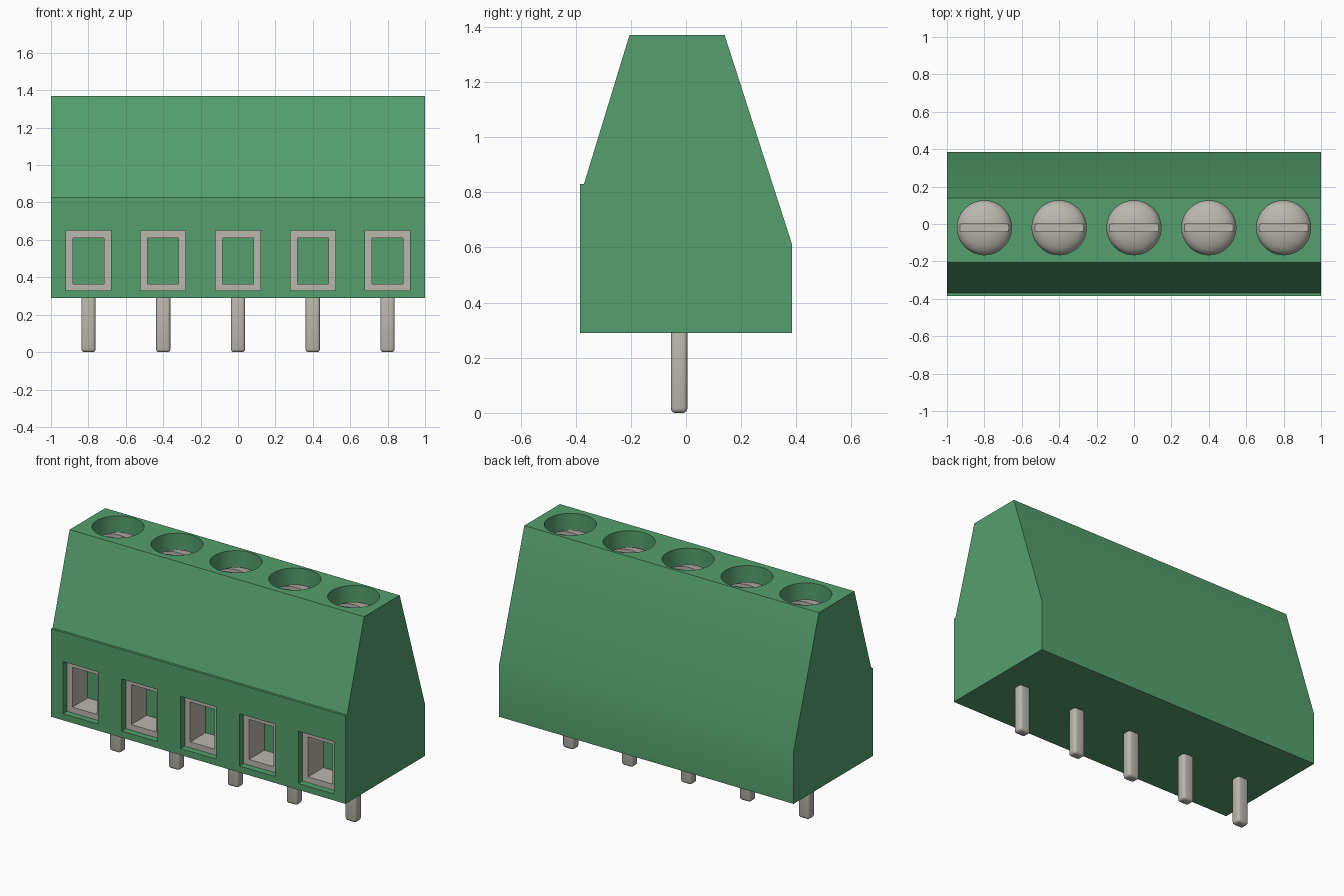
import bpy, bmesh, math
from mathutils import Matrix, Vector

cube = bpy.data.objects.get("Cube")
if cube:
    bpy.data.objects.remove(cube, do_unlink=True)


def material(name, color):
    m = bpy.data.materials.new(name)
    m.use_nodes = True
    m.diffuse_color = color
    m.node_tree.nodes["Principled BSDF"].inputs["Base Color"].default_value = color
    return m


green = material("green plastic", (0.09, 0.35, 0.155, 1))
metal = material("pale metal", (0.49, 0.475, 0.415, 1))


def finish(name, bm, mat):
    bmesh.ops.recalc_face_normals(bm, faces=bm.faces)
    me = bpy.data.meshes.new(name)
    bm.to_mesh(me)
    bm.free()
    me.materials.append(mat)
    ob = bpy.data.objects.new(name, me)
    bpy.context.collection.objects.link(ob)
    return ob


def add_box(bm, x, y, z):
    """Box from (min, max) pairs."""
    size = [b - a for a, b in (x, y, z)]
    mid = Vector([(a + b) / 2 for a, b in (x, y, z)])
    return bmesh.ops.create_cube(
        bm, size=1, matrix=Matrix.Translation(mid) @ Matrix.Diagonal((*size, 1)))["verts"]


def activate(ob):
    bpy.ops.object.select_all(action='DESELECT')
    ob.select_set(True)
    bpy.context.view_layer.objects.active = ob


def cut(ob, bm):
    """Subtract the cutter mesh from the object."""
    cutter = finish("cutter", bm, ob.data.materials[0])
    cutter.hide_render = True
    mod = ob.modifiers.new("cut", 'BOOLEAN')
    mod.operation, mod.solver, mod.object = 'DIFFERENCE', 'EXACT', cutter
    activate(ob)
    bpy.ops.object.modifier_apply(modifier=mod.name)
    bpy.data.objects.remove(cutter, do_unlink=True)


def smooth(ob):
    activate(ob)
    bpy.ops.object.shade_smooth_by_angle(angle=math.radians(35))


POLES = [-0.8 + 0.4 * i for i in range(5)]
FRONT, TOP = -0.385, 1.37
SCREW_Y, SCREW_R = -0.02, 0.145

# Housing: side profile extruded across the width
profile = [(FRONT, 0.29), (0.385, 0.29), (0.385, 0.61), (0.14, TOP),
           (-0.205, TOP), (-0.37, 0.83), (FRONT, 0.83)]
bm = bmesh.new()
face = bm.faces.new([bm.verts.new((-1, y, z)) for y, z in profile])
ext = bmesh.ops.extrude_face_region(bm, geom=[face])["geom"]
bmesh.ops.translate(bm, vec=(2, 0, 0),
                    verts=[g for g in ext if isinstance(g, bmesh.types.BMVert)])
housing = finish("housing", bm, green)

# Wire pockets and screw wells
bm = bmesh.new()
for x in POLES:
    add_box(bm, (x - 0.12, x + 0.12), (FRONT - 0.1, FRONT + 0.19), (0.33, 0.65))
    bmesh.ops.create_cone(bm, cap_ends=True, segments=48, radius1=SCREW_R, radius2=SCREW_R,
                          depth=0.4, matrix=Matrix.Translation((x, SCREW_Y, TOP + 0.03)))
cut(housing, bm)
smooth(housing)

for i, x in enumerate(POLES, 1):
    # Clamp: open rectangular tube recessed in the pocket
    bm = bmesh.new()
    add_box(bm, (x - 0.12, x + 0.12), (FRONT + 0.04, FRONT + 0.188), (0.33, 0.65))
    clamp = finish(f"wire_clamp_{i}", bm, metal)
    bm = bmesh.new()
    add_box(bm, (x - 0.083, x + 0.083), (FRONT - 0.1, FRONT + 0.3), (0.365, 0.61))
    cut(clamp, bm)

    # Screw: domed head with a slot
    bm = bmesh.new()
    outline = [(0, TOP - 0.17)]
    for k in range(11):
        t = math.pi / 2 * (1 - k / 10)
        outline.append((SCREW_R * math.sin(t), TOP - 0.13 + 0.07 * math.cos(t)))
    outline.insert(1, (SCREW_R, TOP - 0.17))
    verts = [bm.verts.new((x + r, SCREW_Y, z)) for r, z in outline]
    edges = [bm.edges.new(pair) for pair in zip(verts, verts[1:])]
    bmesh.ops.spin(bm, geom=verts + edges, cent=(x, SCREW_Y, 0), axis=(0, 0, 1),
                   angle=math.tau, steps=48, use_duplicate=False)
    bmesh.ops.remove_doubles(bm, verts=bm.verts, dist=0.0005)
    screw = finish(f"screw_{i}", bm, metal)
    bm = bmesh.new()
    add_box(bm, (x - 0.2, x + 0.2), (SCREW_Y - 0.02, SCREW_Y + 0.02), (TOP - 0.1, TOP))
    cut(screw, bm)
    smooth(screw)

    # Solder pin with rounded edges and tip
    bm = bmesh.new()
    add_box(bm, (x - 0.038, x + 0.038), (-0.055, 0.005), (0, 0.32))
    bmesh.ops.bevel(bm, geom=bm.edges[:], offset=0.016, segments=3,
                    profile=0.5, affect='EDGES')
    smooth(finish(f"pin_{i}", bm, metal))
